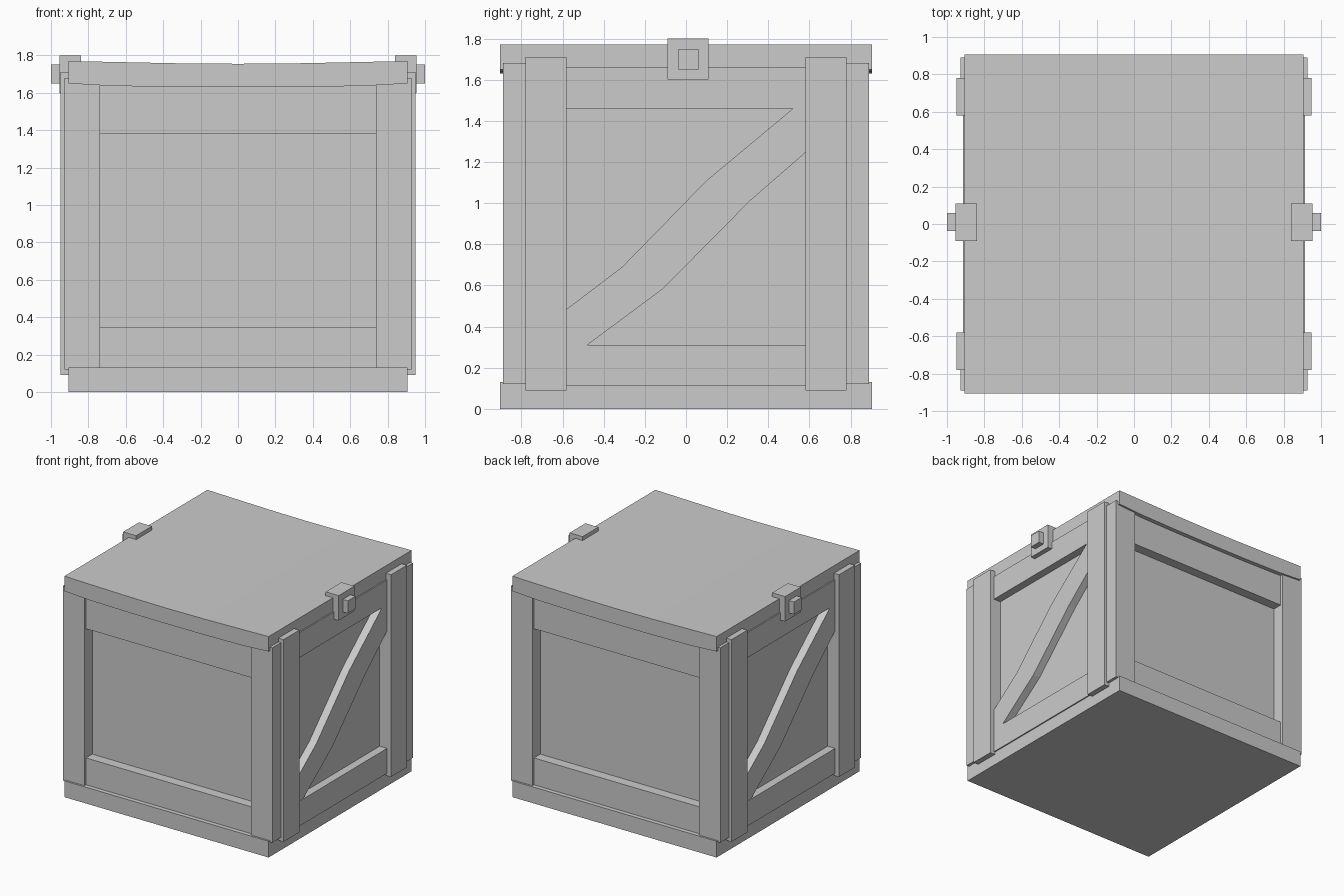
import bpy, bmesh

if "Cube" in bpy.data.objects:
    bpy.data.objects.remove(bpy.data.objects["Cube"])


def mesh_object(name, bm):
    bmesh.ops.recalc_face_normals(bm, faces=bm.faces)
    me = bpy.data.meshes.new(name)
    bm.to_mesh(me)
    bm.free()
    ob = bpy.data.objects.new(name, me)
    bpy.context.collection.objects.link(ob)
    return ob


def box(name, x, y, z):
    """Box from (min, max) ranges."""
    bm = bmesh.new()
    bmesh.ops.create_cube(bm, size=1)
    for v in bm.verts:
        for i, (a, b) in enumerate((x, y, z)):
            v.co[i] = (a + b) / 2 + v.co[i] * (b - a)
    return mesh_object(name, bm)


def prism(name, points, axis, lo, hi):
    """Extrude a 2D outline along x (points are y,z) or y (points are x,z)."""
    bm = bmesh.new()
    place = (lambda p, d: (d, p[0], p[1])) if axis == 'x' else (lambda p, d: (p[0], d, p[1]))
    face = bm.faces.new([bm.verts.new(place(p, lo)) for p in points])
    new = bmesh.ops.extrude_face_region(bm, geom=[face])['geom']
    for v in new:
        if isinstance(v, bmesh.types.BMVert):
            v.co['xyz'.index(axis)] = hi
    return mesh_object(name, bm)


def span(s, a, b):
    return (a, b) if s > 0 else (-b, -a)


# Base slab and inner body (the recessed panels)
box("base", (-.905, .905), (-.905, .905), (0, .13))
box("body", (-.85, .85), (-.79, .79), (.1, 1.64))

# Lid, sagging slightly in the middle
top = [(-.905, 1.77), (-.68, 1.765), (-.34, 1.758), (0, 1.755),
       (.34, 1.758), (.68, 1.765), (.905, 1.77)]
bottom = [(.905, 1.65), (.68, 1.637), (.34, 1.631), (0, 1.63),
          (-.34, 1.631), (-.68, 1.637), (-.905, 1.65)]
prism("lid", top + bottom, 'y', -.905, .905)

# Diagonal brace outline on the side walls (y, z)
brace = [(-.60, .47), (-.58, .485), (-.31, .69), (.10, 1.11), (.52, 1.46),
         (.60, 1.46), (.60, 1.262), (.58, 1.245), (.31, 1.01), (-.11, .585),
         (-.48, .31), (-.60, .31)]

for s in (-1, 1):
    # Front and back rails
    box("face_top_rail", (-.75, .75), span(s, .77, .87), (1.38, 1.645))
    box("face_bottom_rail", (-.75, .75), span(s, .77, .87), (.10, .345))
    # Side rails
    box("side_top_rail", span(s, .83, .915), (-.60, .60), (1.46, 1.66))
    box("side_bottom_rail", span(s, .83, .915), (-.60, .60), (.11, .31))
    # Side brace, turned half round for the opposite wall
    prism("side_brace", [(s * y, z) for y, z in brace], 'x', s * .83, s * .913)
    for t in (-1, 1):
        box("corner_post", span(s, .738, .928), span(t, .76, .89), (.12, 1.68))
        box("side_post", span(s, .83, .95), span(t, .58, .78), (.09, 1.71))
    # Latch: hooked L plate with a small lug
    hook = [(.84, 1.76), (.84, 1.80), (.955, 1.80), (.955, 1.60), (.905, 1.60), (.905, 1.76)]
    prism("latch", [(s * x, z) for x, z in hook], 'y', -.09, .11)
    box("latch_lug", span(s, .94, 1.0), (-.037, .06), (1.65, 1.75))
